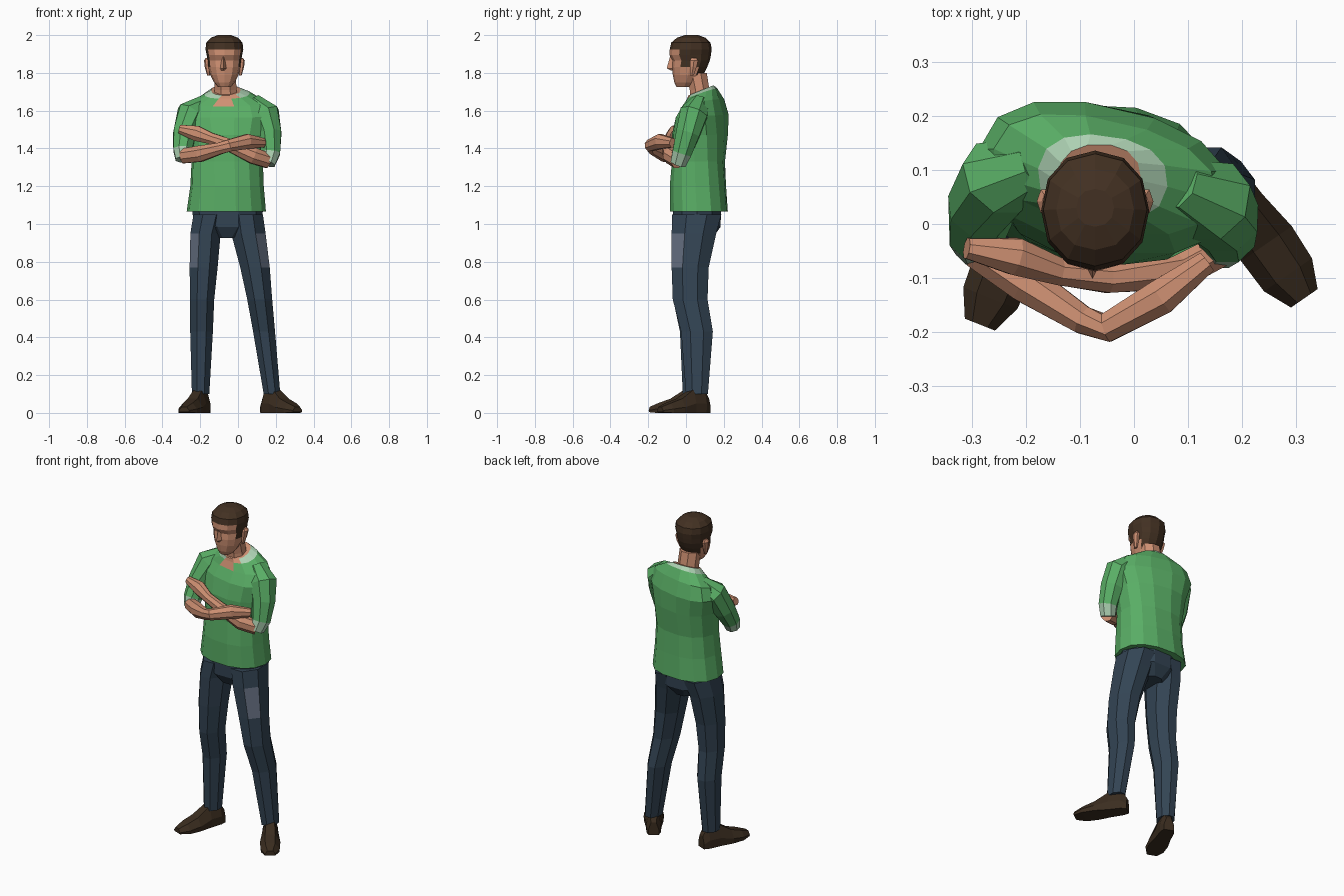
import bpy, bmesh, math
from mathutils import Vector

if "Cube" in bpy.data.objects:
    bpy.data.objects.remove(bpy.data.objects["Cube"])


def mat(name, *rgb):
    m = bpy.data.materials.new(name)
    m.diffuse_color = (*rgb, 1)
    m.use_nodes = True
    m.node_tree.nodes["Principled BSDF"].inputs["Base Color"].default_value = m.diffuse_color
    return m


GREEN = mat("shirt green", 0.10, 0.42, 0.13)
TRIM = mat("pale green trim", 0.42, 0.64, 0.45)
SKIN = mat("skin", 0.62, 0.28, 0.17)
DENIM = mat("dark denim", 0.033, 0.058, 0.088)
WORN = mat("worn denim", 0.13, 0.16, 0.22)
HAIR = mat("brown hair", 0.055, 0.030, 0.016)
SHOE = mat("brown leather", 0.043, 0.026, 0.014)


def loft(name, rings, mats, rule=None):
    """Skin a list of closed rings, cap both ends; rule(band, centre, normal) picks the material."""
    bm = bmesh.new()
    rows = [[bm.verts.new(p) for p in r] for r in rings]
    n = len(rows[0])
    band = {}
    for b, (lo, hi) in enumerate(zip(rows, rows[1:])):
        for i in range(n):
            j = (i + 1) % n
            band[bm.faces.new((lo[i], lo[j], hi[j], hi[i]))] = b
    band[bm.faces.new(rows[0][::-1])] = -1
    band[bm.faces.new(rows[-1])] = len(rows)
    bmesh.ops.recalc_face_normals(bm, faces=bm.faces[:])
    if rule:
        for f, b in band.items():
            f.material_index = rule(b, f.calc_center_median(), f.normal)
    me = bpy.data.meshes.new(name)
    bm.to_mesh(me)
    bm.free()
    ob = bpy.data.objects.new(name, me)
    for m in mats:
        me.materials.append(m)
    bpy.context.collection.objects.link(ob)
    return ob


def oval(z, cx, cy, rx, ry, rot=0, tilt=0, n=8, power=1.0, phase=0.5):
    """Horizontal ring; tilt raises its back edge."""
    pts = []
    for i in range(n):
        a = 2 * math.pi * (i + phase) / n
        s, c = math.sin(a), -math.cos(a)
        k = 1 / math.cos(math.pi / n) if phase else 1
        x = math.copysign(abs(s) ** power, s) * rx * k
        y = math.copysign(abs(c) ** power, c) * ry * k
        r = math.radians(rot)
        pts.append(Vector((cx + x * math.cos(r) - y * math.sin(r),
                           cy + x * math.sin(r) + y * math.cos(r), z + tilt * y)))
    return pts


def tube(path, ref, n=8, flat=1.0):
    """Rings square to a path of (x, y, z, radius)."""
    P = [Vector(p[:3]) for p in path]
    rings = []
    for i, p in enumerate(P):
        t = (P[min(i + 1, len(P) - 1)] - P[max(i - 1, 0)]).normalized()
        u = t.cross(Vector(ref)).normalized()
        v = u.cross(t)
        r = path[i][3]
        rings.append([p + (u * math.cos(a) * flat + v * math.sin(a)) * r
                      for a in (2 * math.pi * (k + 0.5) / n for k in range(n))])
    return rings


# Shirt body, with pale collar and open skin neckline
def shirt_rule(b, c, nrm):
    off = abs(c.x + 0.06)
    if b == 7 or b == 8:
        return 2
    if b == 6:
        return 2 if c.y < 0.06 and off < 0.045 else 1
    if b == 5 and c.y < 0.06 and off < 0.04:
        return 2
    return 0


body = [(1.065, -.062, .068, .205, .150, -3, 0), (1.20, -.058, .063, .190, .145, -4, 0),
        (1.33, -.057, .066, .185, .135, -6, 0), (1.47, -.055, .073, .202, .140, -10, 0),
        (1.57, -.055, .086, .232, .128, -13, .05), (1.642, -.055, .092, .205, .098, -13, .2),
        (1.69, -.058, .086, .118, .076, -8, .35), (1.708, -.064, .080, .076, .066, 0, .4)]
loft("shirt_body", [oval(*r, n=14, power=0.85) for r in body], [GREEN, TRIM, SKIN], shirt_rule)

# Sleeves with pale cuffs
sleeves = {
    "left_sleeve": [(-.18, .115, 1.635, .05), (-.252, .085, 1.585, .076), (-.283, .03, 1.48, .065),
                    (-.293, -.022, 1.39, .053), (-.290, -.042, 1.342, .043)],
    "right_sleeve": [(.08, .075, 1.645, .05), (.145, .042, 1.58, .08), (.167, .01, 1.48, .068),
                     (.172, -.022, 1.375, .055), (.155, -.042, 1.32, .045)]}
for name, path in sleeves.items():
    loft(name, tube(path, (0, 1, 0)), [GREEN, TRIM], lambda b, c, nrm: int(b in (3, 5)))

# Folded forearms with hands
arms = {
    "left_forearm": [(-.29, -.05, 1.36, .042), (-.20, -.11, 1.372, .046), (-.095, -.178, 1.40, .033),
                     (-.05, -.192, 1.415, .034), (.05, -.135, 1.437, .042), (.135, -.07, 1.43, .026)],
    "right_forearm": [(.16, -.045, 1.335, .043), (.08, -.085, 1.362, .046), (-.05, -.10, 1.42, .035),
                      (-.14, -.088, 1.452, .032), (-.22, -.06, 1.48, .044), (-.31, -.045, 1.503, .024)]}
for name, path in arms.items():
    loft(name, tube(path, (0, 0, 1), flat=0.85), [SKIN])

# Trousers: pelvis and two legs with worn patches on the outer front
loft("pelvis", [oval(.925, -.058, .055, .07, .085, n=10), oval(.985, -.055, .058, .17, .125, n=10),
                oval(1.10, -.055, .058, .18, .128, n=10)], [DENIM])
legs = {
    "left_leg": (-1, [(.10, -.198, .038, .046, .055), (.43, -.193, .048, .060, .080),
                      (.60, -.190, .020, .064, .088), (.77, -.182, .022, .074, .098),
                      (.95, -.172, .042, .080, .118), (1.05, -.150, .057, .086, .130)]),
    "right_leg": (1, [(.10, .180, .058, .044, .058), (.43, .138, .058, .058, .084),
                      (.60, .115, .022, .066, .092), (.77, .090, .022, .078, .098),
                      (.95, .055, .042, .091, .118), (1.05, .042, .057, .090, .130)])}
for name, (side, rings) in legs.items():
    loft(name, [oval(*r) for r in rings], [DENIM, WORN],
         lambda b, c, nrm: int(b == 3 and nrm.x * side > 0.4 and nrm.y < -0.25))

# Shoes, lofted from heel to turned-out toe
sections = [(-.068, .030, .075, 0), (-.035, .042, .125, 0), (.035, .046, .125, 0),
            (.115, .057, .075, 0), (.185, .054, .052, 0), (.238, .030, .032, .004)]
for name, x, y, dx, dy in (("left_shoe", -.198, .035, -.085, -.215), ("right_shoe", .180, .058, .135, -.195)):
    d = Vector((dx, dy, 0)).normalized()
    s = Vector((-d.y, d.x, 0))
    rings = []
    for dist, w, h, z0 in sections:
        o = Vector((x, y, 0)) + d * dist
        rings.append([o + s * w * k + Vector((0, 0, z)) for k, z in
                      ((-.95, z0), (-1, h * .4), (-.5, h), (.5, h), (1, h * .4), (.95, z0))])
    loft(name, rings, [SHOE])

# Neck
loft("neck", [oval(1.64, -.064, .085, .066, .060), oval(1.71, -.066, .072, .058, .052),
              oval(1.80, -.070, .055, .058, .055)], [SKIN])


# Head, with hair chosen by height and depth
def hair_rule(b, c, nrm):
    return int(c.z > 1.925 or (c.z > 1.88 and c.y > -.035)
               or (c.z > 1.84 and c.y > -.005) or (c.z > 1.80 and c.y > .065))


HX = -.072
skull = [(1.725, -.050, .030, .034), (1.75, -.062, .062, .055), (1.79, -.070, .092, .075),
         (1.83, -.074, .112, .085), (1.865, -.071, .126, .089), (1.895, -.088, .132, .094),
         (1.925, -.086, .136, .100), (1.96, -.078, .130, .096), (1.986, -.048, .102, .072),
         (2.0, -.005, .065, .035)]
loft("head", [oval(z, HX, (f + k) / 2, w, (k - f) / 2, n=12, power=0.92, phase=0) for z, f, k, w in skull],
     [SKIN, HAIR], hair_rule)

# Nose and ears
loft("nose", [[Vector((HX - .005 + sx * w, y, z)) for sx, y in ((-1, -.06), (0, tip), (1, -.06))]
              for z, w, tip in ((1.812, .016, -.078), (1.824, .021, -.102), (1.888, .010, -.084))], [SKIN])
for name, side in (("left_ear", -1), ("right_ear", 1)):
    x = HX + side * .090
    loft(name, [oval(1.785, x - side * .006, .030, .006, .010, n=6), oval(1.83, x, .038, .012, .018, n=6),
                oval(1.865, x + side * .003, .042, .013, .022, n=6), oval(1.88, x, .042, .007, .012, n=6)], [SKIN])
